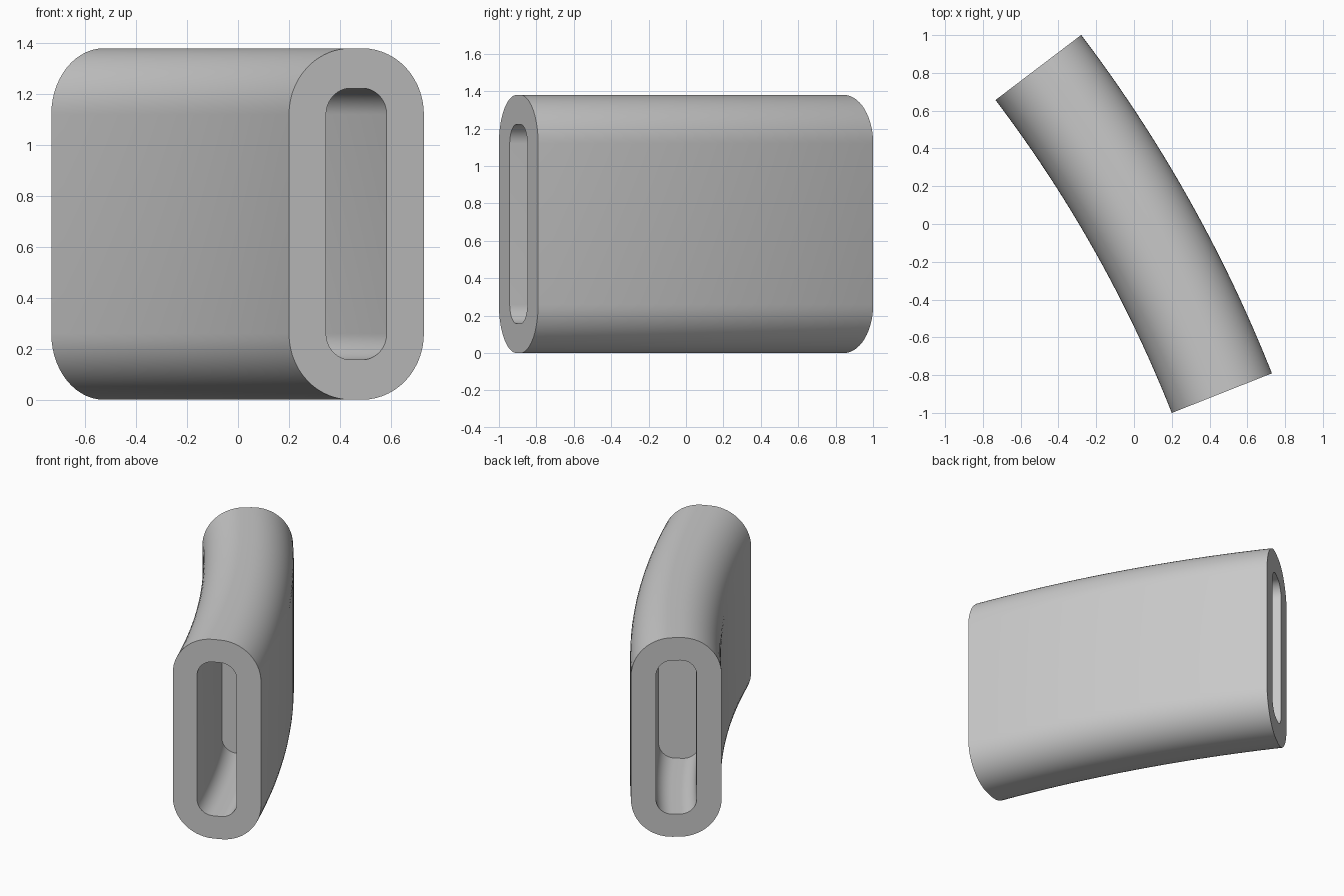
import bpy, bmesh
from math import cos, sin, radians, pi

cube = bpy.data.objects.get("Cube")
if cube:
    bpy.data.objects.remove(cube, do_unlink=True)

# Bend: the sleeve follows a horizontal arc around this centre
CX, CY, R = -6.313, -3.579, 7.29
FRONT, BACK = 21.6, 37.2                # end faces, degrees along the arc
FRONT_FLOOR, BACK_FLOOR = 29.02, 30.67  # floors of the two blind slots

# Cross-section: rounded upright rectangle
WIDTH, HEIGHT, RADIUS, WALL = 0.57, 1.38, 0.26, 0.157
CORNER_STEPS = 14


def section(inset):
    """Points (across, up) of the rounded rectangle, shrunk by inset."""
    r = RADIUS - inset
    a, b = WIDTH / 2 - RADIUS, HEIGHT / 2 - RADIUS
    pts = []
    for q, (sx, sz) in enumerate([(1, 1), (-1, 1), (-1, -1), (1, -1)]):
        for i in range(CORNER_STEPS + 1):
            t = (q + i / CORNER_STEPS) * pi / 2
            pts.append((sx * a + r * cos(t), sz * b + r * sin(t)))
    return pts


def stations(start, end, inset, steps):
    return [(start + (end - start) * i / steps, inset) for i in range(steps + 1)]


def add_ring(bm, angle, inset):
    t = radians(angle)
    return [bm.verts.new((CX + (R + u) * cos(t), CY + (R + u) * sin(t), HEIGHT / 2 + v))
            for u, v in section(inset)]


# One continuous skin: front slot, front rim, outside, back rim, back slot
path = (stations(FRONT_FLOOR, FRONT, WALL, 12)
        + stations(FRONT, BACK, 0, 24)
        + stations(BACK, BACK_FLOOR, WALL, 12))
bm = bmesh.new()
rings = [add_ring(bm, angle, inset) for angle, inset in path]
for r0, r1 in zip(rings, rings[1:]):
    n = len(r0)
    for i in range(n):
        j = (i + 1) % n
        bm.faces.new((r0[i], r0[j], r1[j], r1[i]))
bm.faces.new(rings[0])
bm.faces.new(rings[-1])
bmesh.ops.recalc_face_normals(bm, faces=bm.faces)

mesh = bpy.data.meshes.new("curved_sleeve")
bm.to_mesh(mesh)
bm.free()
sleeve = bpy.data.objects.new("curved_sleeve", mesh)
bpy.context.collection.objects.link(sleeve)

# Plain grey finish
grey = bpy.data.materials.new("light_grey")
grey.use_nodes = True
colour = (0.58, 0.58, 0.58, 1)
grey.diffuse_color = colour
grey.node_tree.nodes["Principled BSDF"].inputs["Base Color"].default_value = colour
mesh.materials.append(grey)

bpy.ops.object.select_all(action="DESELECT")
sleeve.select_set(True)
bpy.context.view_layer.objects.active = sleeve
bpy.ops.object.shade_smooth_by_angle(angle=radians(30))
